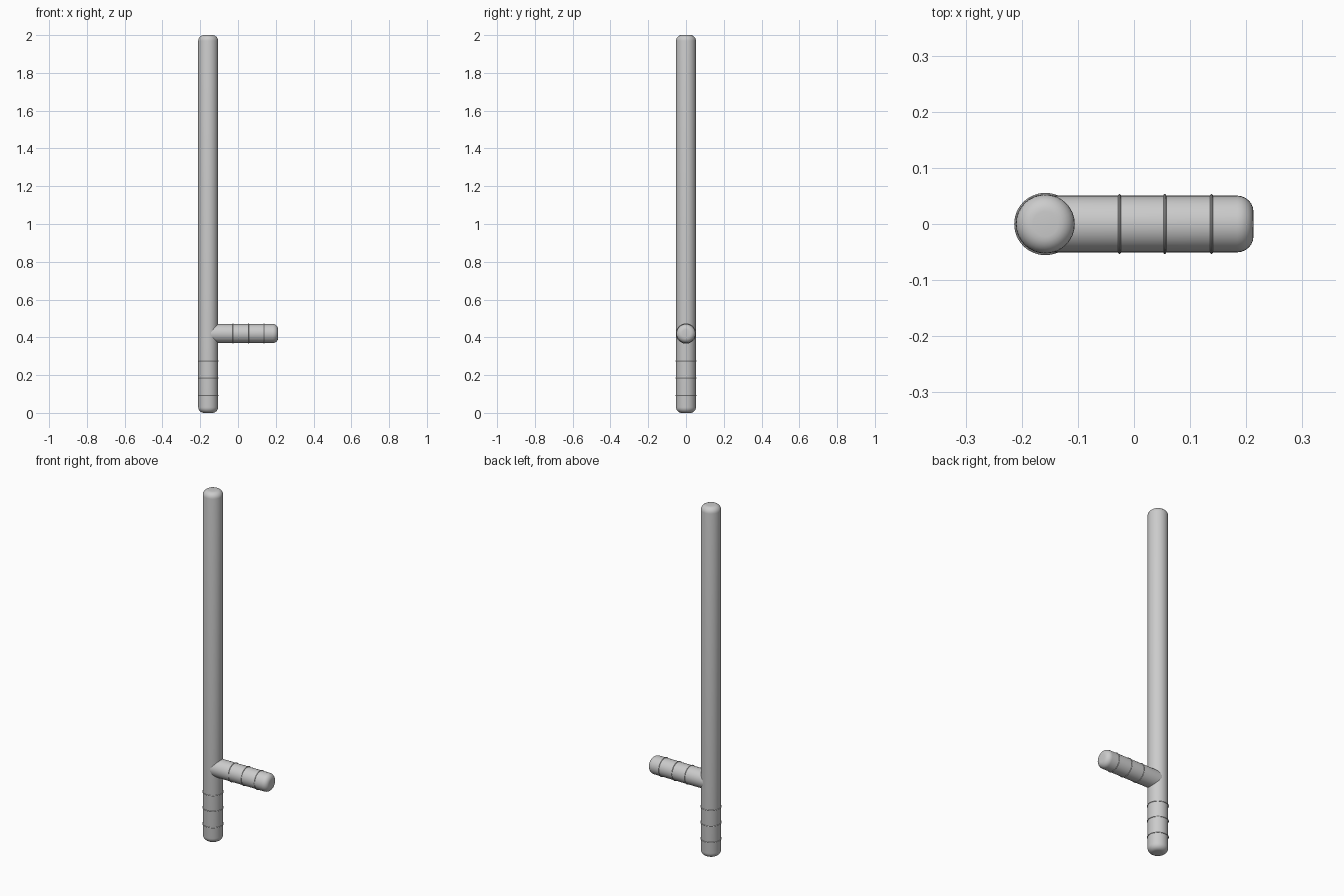
import bpy, math
from mathutils import Matrix

if "Cube" in bpy.data.objects:
    bpy.data.objects.remove(bpy.data.objects["Cube"])

SHAFT_X, HANDLE_Z = -0.158, 0.42


def finish(obj, name):
    obj.name = name
    bpy.ops.object.select_all(action='DESELECT')
    obj.select_set(True)
    bpy.context.view_layer.objects.active = obj
    bpy.ops.object.shade_smooth_by_angle(angle=math.radians(40))


def rod(name, radius, length, round_r, matrix, round_start=True, sides=32):
    """Lathed rod along local z with rounded rims and flat end discs."""
    arc = [(radius - round_r + round_r * math.sin(a), round_r * (1 - math.cos(a)))
           for a in (math.pi / 2 * i / 6 for i in range(7))]
    start = arc if round_start else [(radius, 0)]
    profile = start + [(r, length - z) for r, z in reversed(arc)]
    verts = [(r * math.cos(t), r * math.sin(t), z) for r, z in profile
             for t in (2 * math.pi * k / sides for k in range(sides))]
    faces = [(i * sides + k, i * sides + (k + 1) % sides,
              (i + 1) * sides + (k + 1) % sides, (i + 1) * sides + k)
             for i in range(len(profile) - 1) for k in range(sides)]
    faces.append(tuple(reversed(range(sides))))
    faces.append(tuple(range(len(verts) - sides, len(verts))))
    mesh = bpy.data.meshes.new(name)
    mesh.from_pydata(verts, [], faces)
    obj = bpy.data.objects.new(name, mesh)
    bpy.context.collection.objects.link(obj)
    obj.matrix_world = matrix
    finish(obj, name)


def ring(name, radius, location, rotation=(0, 0, 0)):
    bpy.ops.mesh.primitive_torus_add(major_radius=radius, minor_radius=0.0025,
                                     major_segments=48, minor_segments=8,
                                     location=location, rotation=rotation)
    finish(bpy.context.object, name)


# Long shaft
rod("shaft", 0.0525, 2.0, 0.03, Matrix.Translation((SHAFT_X, 0, 0)))

# Side handle, its inner end buried in the shaft
rod("side_handle", 0.0505, 0.213 - SHAFT_X, 0.029,
    Matrix.Translation((SHAFT_X, 0, HANDLE_Z)) @ Matrix.Rotation(math.pi / 2, 4, 'Y'),
    round_start=False)

# Thin grip rings on the shaft foot and on the handle
for i, z in enumerate((0.092, 0.185, 0.275)):
    ring(f"shaft_grip_ring_{i + 1}", 0.053, (SHAFT_X, 0, z))
for i, x in enumerate((-0.026, 0.055, 0.138)):
    ring(f"handle_grip_ring_{i + 1}", 0.051, (x, 0, HANDLE_Z), (0, math.pi / 2, 0))
